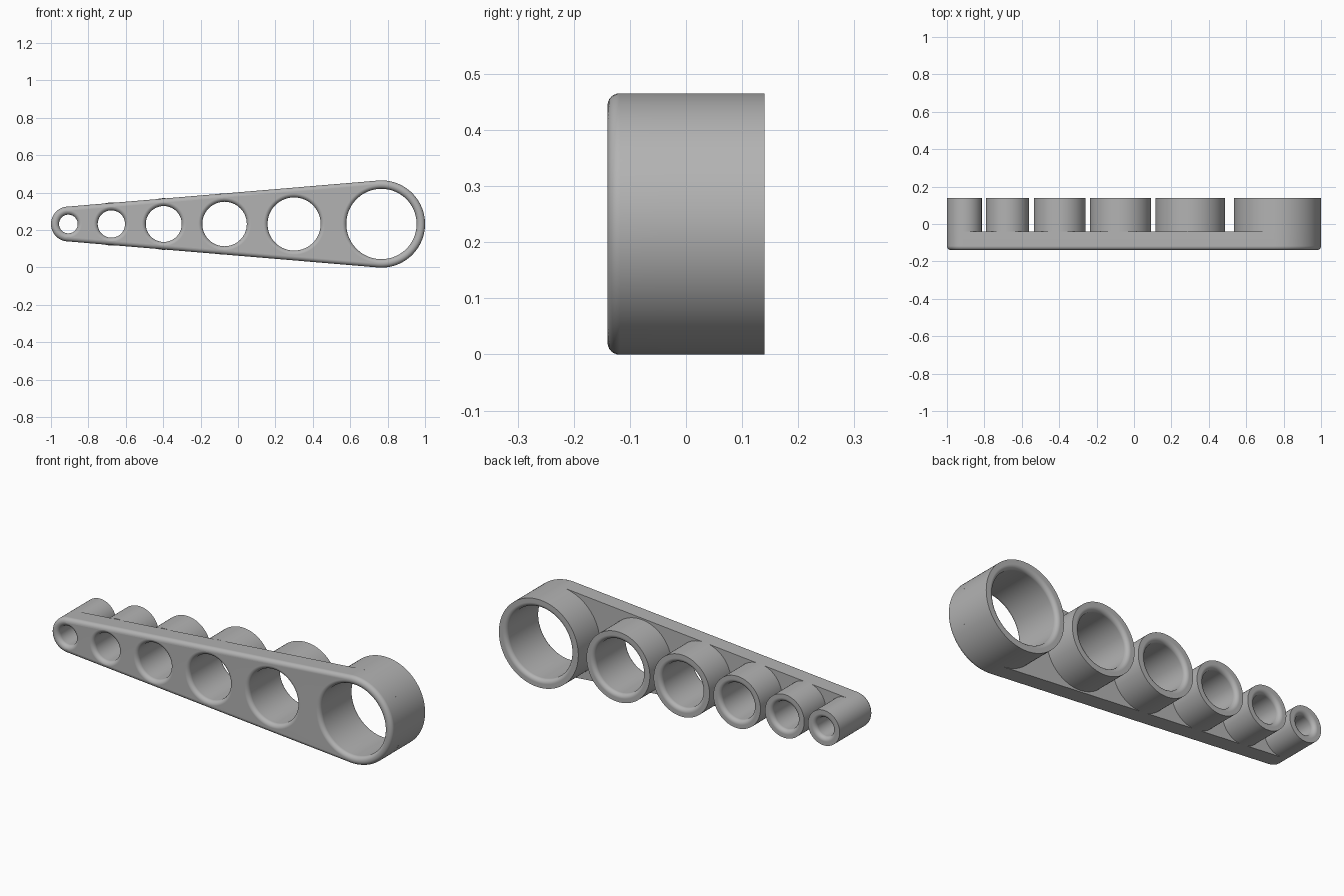
import bpy, bmesh
from math import sin, cos, pi, asin

cube = bpy.data.objects.get("Cube")
if cube:
    bpy.data.objects.remove(cube)

MID_Z = 0.2325
FRONT, PLATE_BACK, BACK = -0.14, -0.04, 0.14
FILLET, STEPS, SIDES = 0.022, 6, 96

# Tubes from small to large: centre x, outer radius, bore radius
TUBES = [(-0.907, 0.093, 0.050), (-0.677, 0.115, 0.073), (-0.397, 0.138, 0.096),
         (-0.072, 0.164, 0.119), (0.300, 0.186, 0.142), (0.767, 0.233, 0.188)]

grey = bpy.data.materials.new("satin grey")
grey.use_nodes = True
grey.diffuse_color = (0.45, 0.45, 0.45, 1)
grey.node_tree.nodes["Principled BSDF"].inputs["Base Color"].default_value = (0.45, 0.45, 0.45, 1)


def loft(name, rings, closed=False):
    """Skin equal-length rings of points; cap both ends, or join last to first."""
    bm = bmesh.new()
    loops = [[bm.verts.new(p) for p in ring] for ring in rings]
    pairs = list(zip(loops, loops[1:]))
    if closed:
        pairs.append((loops[-1], loops[0]))
    else:
        bm.faces.new(loops[0])
        bm.faces.new(loops[-1])
    n = len(loops[0])
    for a, b in pairs:
        for i in range(n):
            j = (i + 1) % n
            bm.faces.new((a[i], a[j], b[j], b[i]))
    bmesh.ops.recalc_face_normals(bm, faces=bm.faces)
    mesh = bpy.data.meshes.new(name)
    bm.to_mesh(mesh)
    bm.free()
    mesh.materials.append(grey)
    obj = bpy.data.objects.new(name, mesh)
    bpy.context.collection.objects.link(obj)
    return obj


def circle(x, radius, y):
    return [(x + radius * cos(2 * pi * i / SIDES), y, MID_Z + radius * sin(2 * pi * i / SIDES))
            for i in range(SIDES)]


def outline(inset, y):
    """Tapered plate outline: two end arcs joined by tangent lines."""
    (xs, rs, _), (xl, rl, _) = TUBES[0], TUBES[-1]
    lean = pi / 2 + asin((rl - rs) / (xl - xs))
    points = []
    for x, r, start, end in ((xl, rl, -lean, lean), (xs, rs, lean, 2 * pi - lean)):
        for i in range(SIDES // 2 + 1):
            a = start + (end - start) * i / (SIDES // 2)
            points.append((x + (r - inset) * cos(a), y, MID_Z + (r - inset) * sin(a)))
    return points


def fillet():
    """Quarter round as (sideways, depth) offsets from the face inward."""
    for i in range(STEPS + 1):
        a = pi / 2 * i / STEPS
        yield FILLET * (1 - sin(a)), FILLET * (1 - cos(a))


def finish(obj):
    bpy.ops.object.select_all(action='DESELECT')
    obj.select_set(True)
    bpy.context.view_layer.objects.active = obj
    bpy.ops.object.shade_smooth_by_angle(angle=0.6)
    weighted = obj.modifiers.new("even shading", 'WEIGHTED_NORMAL')
    weighted.keep_sharp = True


# Tapered front plate with a rounded front rim
plate = loft("front_plate", [outline(side, FRONT + depth) for side, depth in fillet()]
             + [outline(0, PLATE_BACK)])

# Flared holes through the plate
for x, _, bore in TUBES:
    rings = [circle(x, bore + FILLET, FRONT - 0.02)]
    rings += [circle(x, bore + side, FRONT + depth) for side, depth in fillet()]
    cutter = loft("hole_cutter", rings + [circle(x, bore, PLATE_BACK + 0.02)])
    cut = plate.modifiers.new("hole", 'BOOLEAN')
    cut.operation, cut.solver, cut.object = 'DIFFERENCE', 'EXACT', cutter
    bpy.context.view_layer.objects.active = plate
    bpy.ops.object.modifier_apply(modifier=cut.name)
    bpy.data.objects.remove(cutter)
finish(plate)

# Tubes behind the plate, with a rounded inner lip at the back
for number, (x, outer, bore) in enumerate(TUBES, 1):
    rings = [circle(x, bore, PLATE_BACK), circle(x, outer, PLATE_BACK), circle(x, outer, BACK)]
    rings += [circle(x, bore + side, BACK - depth) for side, depth in fillet()]
    finish(loft(f"tube_{number}", rings, closed=True))
